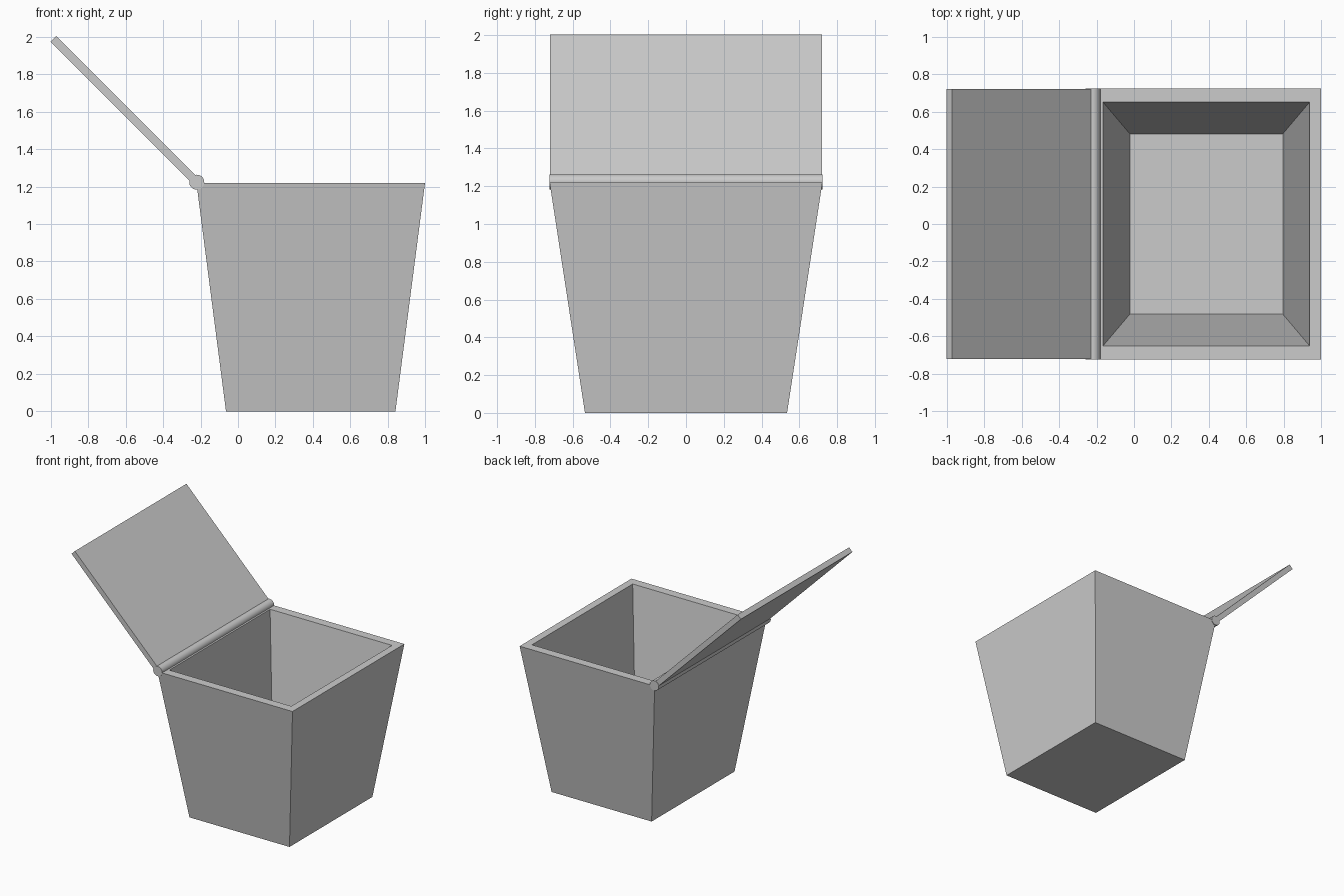
import bpy, bmesh, math
from mathutils import Matrix

if "Cube" in bpy.data.objects:
    bpy.data.objects.remove(bpy.data.objects["Cube"])

HINGE = (-0.22, 0, 1.223)


def make_object(name, bm):
    bmesh.ops.recalc_face_normals(bm, faces=bm.faces)
    mesh = bpy.data.meshes.new(name)
    bm.to_mesh(mesh)
    bm.free()
    obj = bpy.data.objects.new(name, mesh)
    bpy.context.collection.objects.link(obj)
    return obj


# Tapered hollow bin: rings run up the outside, over the rim and down inside
# Each ring is centre x, half width, half depth, height
rings = [
    (0.388, 0.452, 0.535, 0.0),
    (0.388, 0.610, 0.722, 1.22),
    (0.386, 0.551, 0.650, 1.22),
    (0.386, 0.408, 0.481, 0.10),
]
bm = bmesh.new()
loops = [[bm.verts.new((cx + sx * hw, sy * hd, z))
          for sx, sy in ((-1, -1), (1, -1), (1, 1), (-1, 1))]
         for cx, hw, hd, z in rings]
for low, high in zip(loops, loops[1:]):
    for i in range(4):
        j = (i + 1) % 4
        bm.faces.new((low[i], low[j], high[j], high[i]))
bm.faces.new(loops[0])
bm.faces.new(loops[-1])
make_object("bin_body", bm)

# Open lid, a thin slab tilted back 45 degrees from the hinge
length = 1.082
bm = bmesh.new()
bmesh.ops.create_cube(bm, size=1, matrix=(
    Matrix.Translation(HINGE)
    @ Matrix.Rotation(math.radians(45), 4, 'Y')
    @ Matrix.Translation((-length / 2, 0, 0))
    @ Matrix.Diagonal((length, 1.44, 0.042, 1))))
make_object("lid", bm)

# Hinge rod along the back edge of the rim
bpy.ops.mesh.primitive_cylinder_add(vertices=32, radius=0.04, depth=1.446,
                                    location=HINGE,
                                    rotation=(math.pi / 2, 0, 0))
bpy.context.object.name = "hinge_rod"
bpy.ops.object.shade_smooth_by_angle(angle=math.radians(30))
